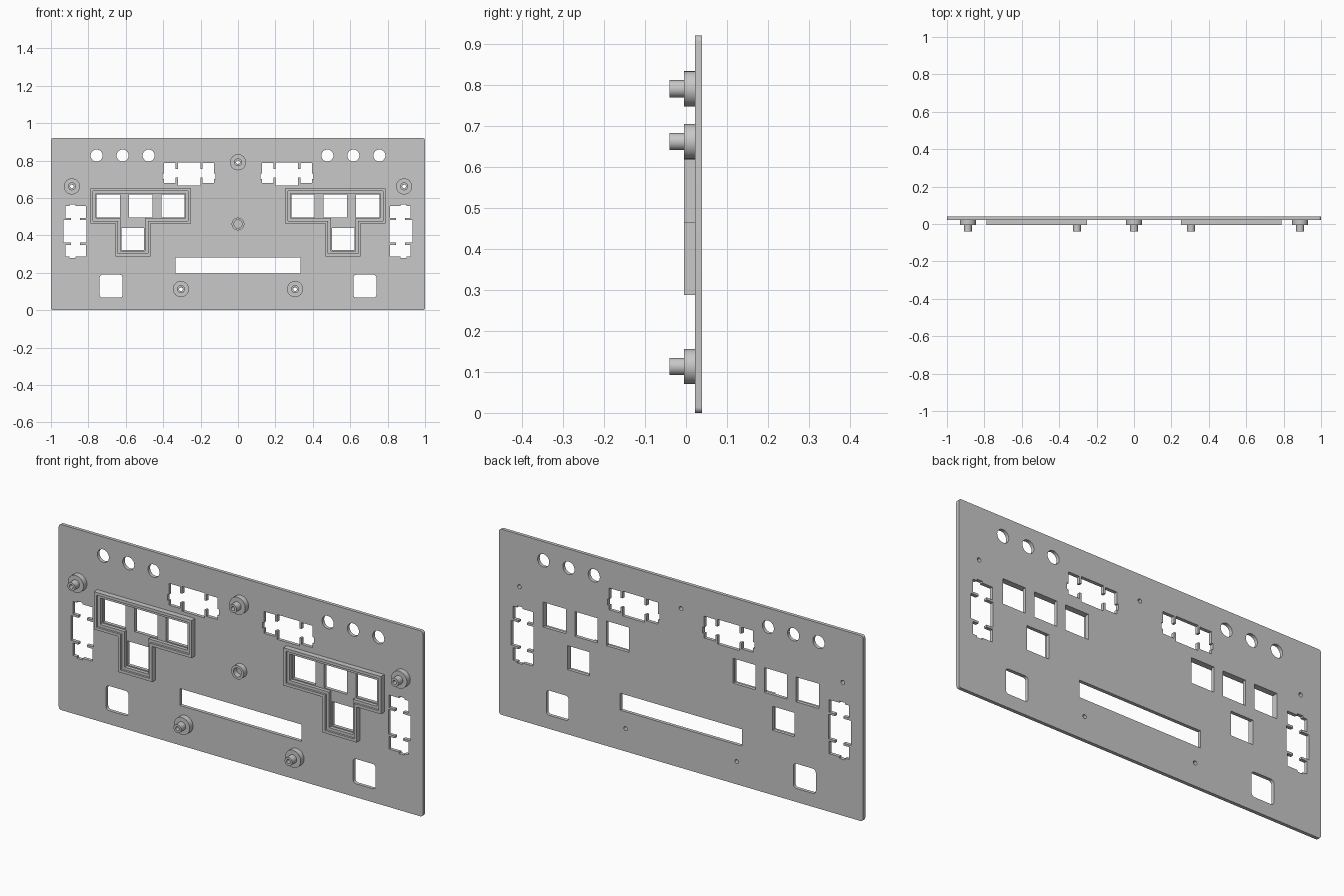
import bpy, bmesh
from math import cos, sin, pi, radians
from mathutils import Matrix

if "Cube" in bpy.data.objects:
    bpy.data.objects.remove(bpy.data.objects["Cube"], do_unlink=True)

grey = bpy.data.materials.new("light grey")
grey.use_nodes = True
COLOUR = (0.578, 0.578, 0.578, 1)
grey.diffuse_color = COLOUR
grey.node_tree.nodes["Principled BSDF"].inputs["Base Color"].default_value = COLOUR

FRONT, BACK = 0.022, 0.039     # faces of the plate
RIM, TIP = -0.005, -0.04       # front of the frames and of the pins
LEDGE = 0.005                  # front of the step inside the frames


def finish(name, bm):
    bmesh.ops.remove_doubles(bm, verts=bm.verts, dist=1e-5)
    bmesh.ops.recalc_face_normals(bm, faces=bm.faces)
    mesh = bpy.data.meshes.new(name)
    bm.to_mesh(mesh)
    bm.free()
    mesh.materials.append(grey)
    obj = bpy.data.objects.new(name, mesh)
    bpy.context.collection.objects.link(obj)
    bpy.ops.object.select_all(action='DESELECT')
    obj.select_set(True)
    bpy.context.view_layer.objects.active = obj
    bpy.ops.object.shade_smooth_by_angle(angle=radians(30))


def slab(name, loops, y0, y1):
    """Extrude an outline with holes, drawn in x and z, from y0 to y1."""
    curve = bpy.data.curves.new(name, 'CURVE')
    curve.dimensions = '2D'
    curve.fill_mode = 'BOTH'
    curve.extrude = (y1 - y0) / 2
    for loop in loops:
        spline = curve.splines.new('POLY')
        spline.points.add(len(loop) - 1)
        for point, (x, z) in zip(spline.points, loop):
            point.co = (x, z, 0, 1)
        spline.use_cyclic_u = True
    temp = bpy.data.objects.new(name + " outline", curve)
    bpy.context.collection.objects.link(temp)
    graph = bpy.context.evaluated_depsgraph_get()
    mesh = bpy.data.meshes.new_from_object(temp.evaluated_get(graph))
    bm = bmesh.new()
    bm.from_mesh(mesh)
    bpy.data.objects.remove(temp)
    bpy.data.curves.remove(curve)
    bpy.data.meshes.remove(mesh)
    bm.transform(Matrix.Translation((0, (y0 + y1) / 2, 0)) @ Matrix.Rotation(pi / 2, 4, 'X'))
    finish(name, bm)


def lathe(name, x, z, profile, steps=32):
    """Spin a closed (radius, y) profile about a front-to-back axis."""
    bm = bmesh.new()
    verts = [bm.verts.new((x + r, y, z)) for r, y in profile]
    edges = [bm.edges.new((v, verts[i - 1])) for i, v in enumerate(verts)]
    bmesh.ops.spin(bm, geom=verts + edges, cent=(x, 0, z), axis=(0, 1, 0),
                   angle=2 * pi, steps=steps, use_merge=True)
    finish(name, bm)


def circle(x, z, r, n=32):
    return [(x + r * cos(2 * pi * i / n), z + r * sin(2 * pi * i / n)) for i in range(n)]


def rect(x0, x1, z0, z1):
    return [(x0, z0), (x1, z0), (x1, z1), (x0, z1)]


def round_rect(x0, x1, z0, z1, r, n=6):
    corners = [(x1 - r, z1 - r), (x0 + r, z1 - r), (x0 + r, z0 + r), (x1 - r, z0 + r)]
    return [(cx + r * cos(a), cz + r * sin(a))
            for q, (cx, cz) in enumerate(corners)
            for a in [(q + i / n) * pi / 2 for i in range(n + 1)]]


def mirror(loop, side):
    return [(x * side, z) for x, z in loop]


def clip_hole():
    """Notched cut-out for a clip-in part, long axis along u."""
    top = [(0.061, 0.06), (0.061, 0.024), (0.072, 0.024), (0.072, 0.056), (0.134, 0.056)]
    end = [(0.134, 0.0), (0.142, 0.0), (0.142, -0.03), (0.134, -0.03)]
    low = [(0.134, -0.052), (0.072, -0.052), (0.072, -0.022), (0.061, -0.022), (0.061, -0.063)]
    half = top + end + low
    return half + [(-u, v) for u, v in reversed(half)]


def tee(d):
    """T-shaped outline on the +x side, moved inwards by d."""
    x0, x1, s0, s1 = 0.252 + d, 0.788 - d, 0.468 + d, 0.655 - d
    bottom, step, top = 0.288 + d, 0.464 + d, 0.651 - d
    return [(s0, bottom), (s1, bottom), (s1, step), (x1, step),
            (x1, top), (x0, top), (x0, step), (s0, step)]


# Every opening in the plate
pin_places = [(0, 0.791), (-0.888, 0.662), (0.888, 0.662), (-0.305, 0.113), (0.305, 0.113)]
holes = [circle(x, z, 0.01, 20) for x, z in pin_places]
holes.append(rect(-0.334, 0.334, 0.197, 0.281))
for side in (-1, 1):
    one_side = [circle(x, 0.827, 0.032) for x in (0.478, 0.617, 0.756)]
    one_side += [rect(x, x + 0.125, 0.497, 0.62) for x in (0.285, 0.458, 0.632)]
    one_side.append(rect(0.502, 0.624, 0.321, 0.44))
    one_side.append(round_rect(0.617, 0.74, 0.067, 0.19, 0.016))
    one_side.append([(0.261 + u, 0.731 + v) for u, v in clip_hole()])
    one_side.append([(0.87 - v, 0.422 + u) for u, v in clip_hole()])
    holes += [mirror(loop, side) for loop in one_side]

# Plate
slab("panel", [round_rect(-1, 1, 0, 0.921, 0.014)] + holes, FRONT, BACK)

# Stepped T-shaped frames round the square windows
for side, label in ((-1, "right"), (1, "left")):
    slab(label + "_frame_rim", [mirror(tee(0), side), mirror(tee(0.014), side)], RIM, FRONT)
    slab(label + "_frame_ledge", [mirror(tee(0.014), side), mirror(tee(0.028), side)],
         LEDGE, FRONT)

# Stepped hollow mounting posts
for i, (x, z) in enumerate(pin_places):
    lathe("mounting_post_%d" % (i + 1), x, z,
          [(0.01, FRONT), (0.043, FRONT), (0.043, RIM), (0.021, RIM),
           (0.021, TIP), (0.01, TIP)])

# Plain ring in the middle
lathe("centre_ring", 0, 0.461, [(0.022, FRONT), (0.034, FRONT), (0.034, RIM), (0.022, RIM)])
